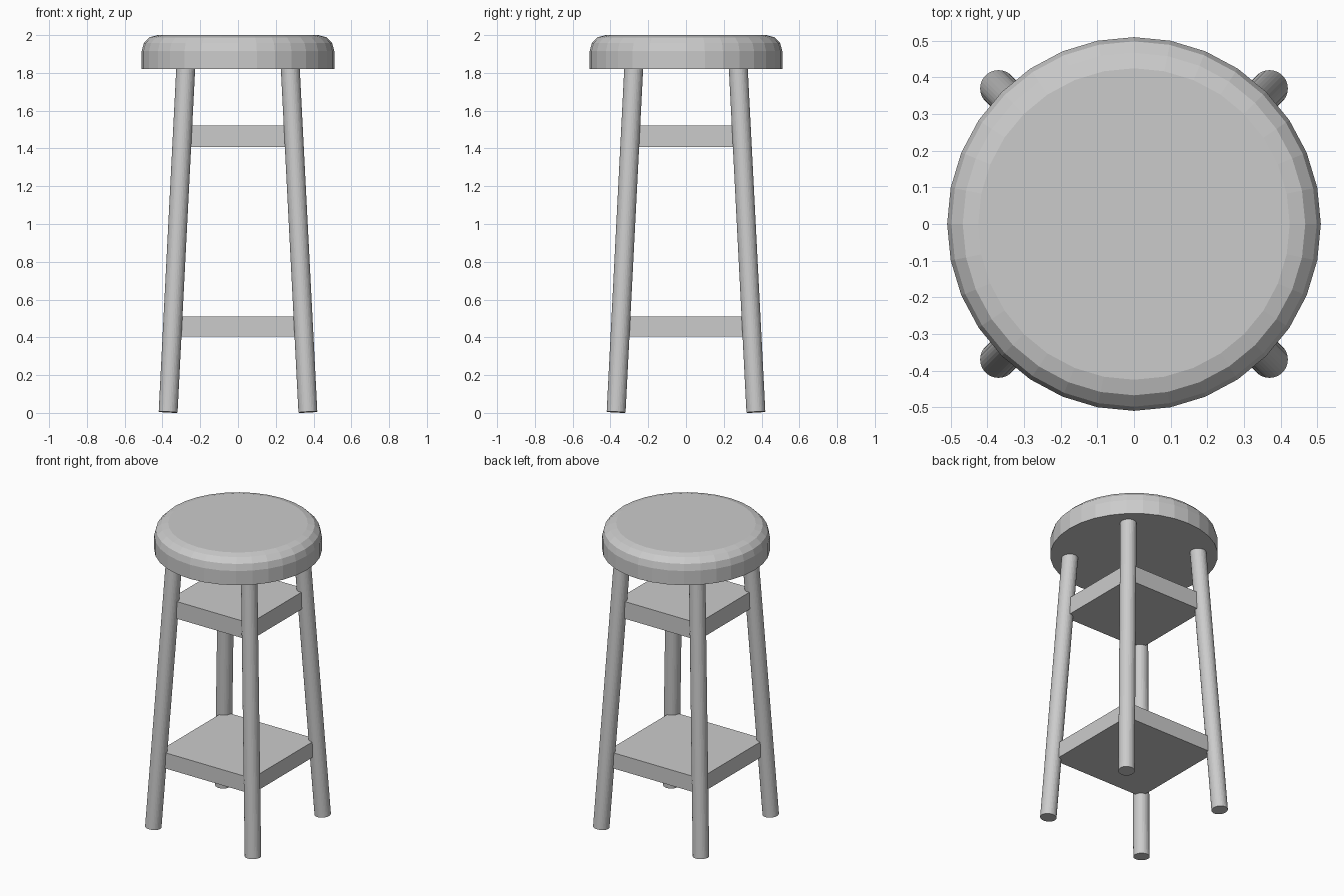
import bpy, bmesh
from mathutils import Vector
from math import cos, sin, pi

if "Cube" in bpy.data.objects:
    bpy.data.objects.remove(bpy.data.objects["Cube"])


def finish(bm, name):
    me = bpy.data.meshes.new(name)
    bmesh.ops.recalc_face_normals(bm, faces=bm.faces)
    bm.to_mesh(me)
    bm.free()
    ob = bpy.data.objects.new(name, me)
    bpy.context.collection.objects.link(ob)
    return ob


def turned(name, profile, sides=32):
    # Solid of revolution from (radius, z) points, capped at both ends
    bm = bmesh.new()
    rings = [[bm.verts.new((r * cos(2 * pi * i / sides), r * sin(2 * pi * i / sides), z))
              for i in range(sides)] for r, z in profile]
    for a, b in zip(rings, rings[1:]):
        for i in range(sides):
            j = (i + 1) % sides
            bm.faces.new((a[i], a[j], b[j], b[i]))
    bm.faces.new(rings[0])
    bm.faces.new(rings[-1])
    return finish(bm, name)


# Round seat with a rounded upper rim
rim = 0.085
seat_profile = [(0.51, 1.82)] + [
    (0.425 + rim * cos(k * pi / 6), 1.915 + rim * sin(k * pi / 6)) for k in range(4)]
turned("seat", seat_profile)

# Four splayed legs, ends cut square to the leg
for side, sx in (("left", -1), ("right", 1)):
    for end, sy in (("front", -1), ("back", 1)):
        foot = Vector((0.37 * sx, 0.37 * sy, 0.004))
        top = Vector((0.276 * sx, 0.276 * sy, 1.84))
        axis = top - foot
        leg = turned(f"{end}_{side}_leg", [(0.05, 0), (0.05, axis.length)])
        leg.data.transform(axis.to_track_quat('Z', 'Y').to_matrix().to_4x4())
        leg.location = foot

# Two square shelves let into the legs
for name, half, z0, z1 in (("lower_shelf", 0.345, 0.405, 0.51),
                           ("upper_shelf", 0.30, 1.407, 1.522)):
    bm = bmesh.new()
    bmesh.ops.create_cube(bm, size=1)
    bmesh.ops.scale(bm, vec=(2 * half, 2 * half, z1 - z0), verts=bm.verts)
    bmesh.ops.translate(bm, vec=(0, 0, (z0 + z1) / 2), verts=bm.verts)
    finish(bm, name)
